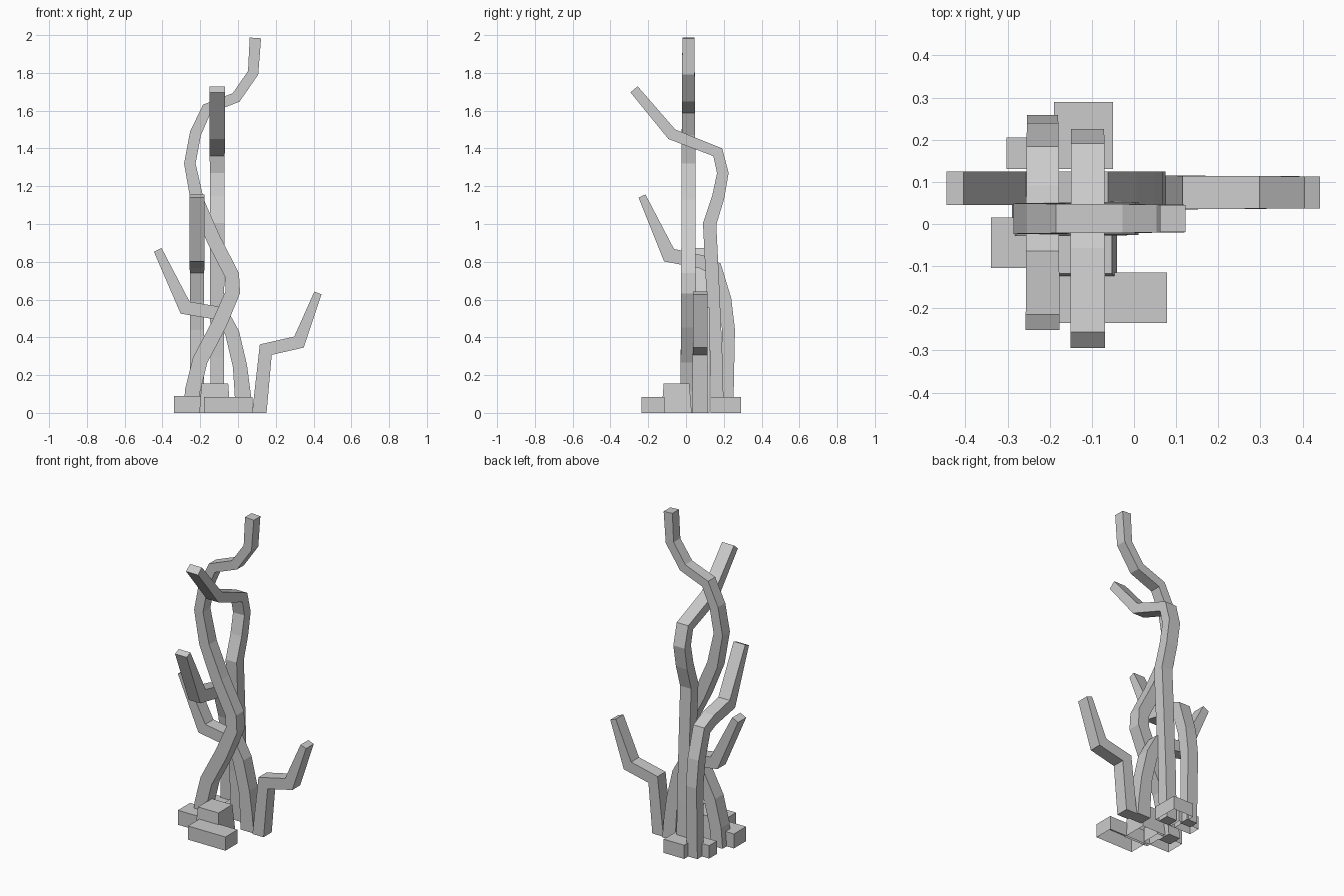
import bpy, bmesh
from mathutils import Vector

if "Cube" in bpy.data.objects:
    bpy.data.objects.remove(bpy.data.objects["Cube"], do_unlink=True)

grey = bpy.data.materials.new("plain_grey")
grey.use_nodes = True
colour = (0.6, 0.6, 0.6, 1)
grey.diffuse_color = colour
grey.node_tree.nodes["Principled BSDF"].inputs["Base Color"].default_value = colour


def finish(name, bm):
    bmesh.ops.recalc_face_normals(bm, faces=bm.faces)
    mesh = bpy.data.meshes.new(name)
    bm.to_mesh(mesh)
    bm.free()
    mesh.materials.append(grey)
    obj = bpy.data.objects.new(name, mesh)
    bpy.context.collection.objects.link(obj)


def branch(name, axis, centre, path, depth):
    """Square stem swept along a flat path of (side, height, width)."""
    bm = bmesh.new()
    pts = [Vector(p[:2]) for p in path]
    rings = []
    for i, (p, row) in enumerate(zip(pts, path)):
        before = (p - pts[i - 1]).normalized() if i else (pts[1] - p).normalized()
        after = (pts[i + 1] - p).normalized() if i < len(pts) - 1 else before
        along = (before + after).normalized()
        if i == 0:
            along = Vector((0, 1))  # flat foot on the ground
        half = Vector((along.y, -along.x)) * row[2] / 2 / max(along.dot(after), 0.6)
        t = i / (len(pts) - 1)
        d = (depth[0] * (1 - t) + depth[1] * t) / 2
        ring = []
        for a, b in ((-1, -1), (1, -1), (1, 1), (-1, 1)):
            q = p + half * a
            c = centre + d * b
            ring.append(bm.verts.new((q.x, c, q.y) if axis == "x" else (c, q.x, q.y)))
        rings.append(ring)
    for low, high in zip(rings, rings[1:]):
        for k in range(4):
            n = (k + 1) % 4
            bm.faces.new((low[k], low[n], high[n], high[k]))
    bm.faces.new(rings[0])
    bm.faces.new(rings[-1])
    finish(name, bm)


def block(name, x0, x1, y0, y1, top, taper=0.0):
    """Base stone, open underneath."""
    bm = bmesh.new()
    low, high = [[bm.verts.new((x, y, z)) for x, y in (
        (x0 + s, y0 + s), (x1 - s, y0 + s), (x1 - s, y1 - s), (x0 + s, y1 - s))]
        for z, s in ((0, 0), (top, taper))]
    for k in range(4):
        n = (k + 1) % 4
        bm.faces.new((low[k], low[n], high[n], high[k]))
    bm.faces.new(high)
    finish(name, bm)


# Stems that bend from side to side
branch("tall_branch", "x", 0.013, [
    (-.25, 0, .08), (-.24, .12, .08), (-.2, .28, .08), (-.1, .47, .08),
    (-.027, .64, .075), (-.032, .73, .075), (-.13, .92, .075), (-.215, 1.12, .07),
    (-.255, 1.32, .06), (-.225, 1.48, .06), (-.165, 1.61, .055), (-.01, 1.67, .055),
    (.08, 1.8, .055), (.092, 1.985, .06)], (.085, .065))
branch("left_twist_branch", "x", 0.085, [
    (.03, 0, .09), (.025, .1, .085), (.01, .25, .075), (-.03, .42, .075),
    (-.085, .525, .07), (-.28, .557, .07), (-.425, .863, .045)], (.08, .08))
branch("outer_branch", "x", 0.075, [
    (.113, 0, .076), (.147, .335, .068), (.323, .375, .068), (.423, .635, .04)], (.08, .076))

# Stems that bend from front to back
branch("tall_forward_branch", "y", -.11, [
    (.165, 0, .07), (.16, .3, .065), (.14, .7, .07), (.125, 1, .07), (.17, 1.14, .065),
    (.195, 1.27, .06), (.168, 1.38, .055), (-.075, 1.475, .06), (-.275, 1.713, .05)], (.072, .082))
branch("short_forward_branch", "y", -.217, [
    (.22, 0, .06), (.225, .44, .068), (.205, .6, .07), (.155, .765, .07),
    (.08, .8, .07), (-.09, .835, .075), (-.233, 1.148, .04)], (.072, .08))

# Base stones
block("back_stone", -.19, -.05, .13, .29, .085)
block("small_back_stone", -.303, -.16, .13, .205, .08)
block("side_stone", -.34, -.16, -.105, .015, .09)
block("front_stone", -.18, .078, -.235, -.115, .085)
block("middle_stone", -.205, -.04, -.13, .03, .155, .012)
